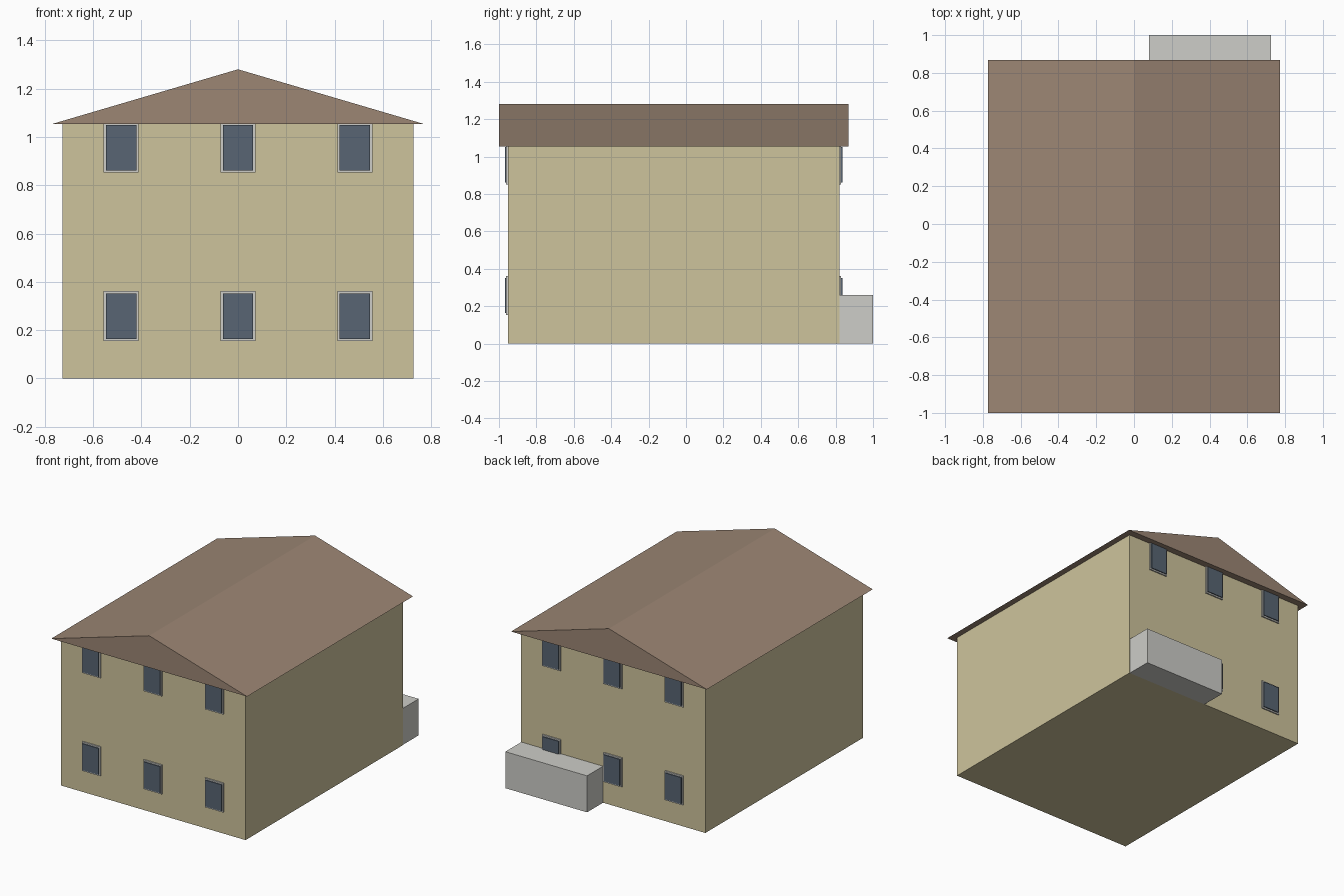
import bpy, bmesh

if "Cube" in bpy.data.objects:
    bpy.data.objects.remove(bpy.data.objects["Cube"])


def material(name, rgb):
    """Flat colour given as sRGB 0-255, stored linear."""
    m = bpy.data.materials.new(name)
    lin = [((c / 255 + 0.055) / 1.055) ** 2.4 for c in rgb]
    m.diffuse_color = (*lin, 1)
    m.use_nodes = True
    m.node_tree.nodes["Principled BSDF"].inputs["Base Color"].default_value = m.diffuse_color
    return m


WALL = material("sand_wall", (206, 196, 156))
ROOF = material("brown_roof", (156, 134, 116))
FRAME = material("light_frame", (205, 205, 200))
GLASS = material("dark_glass", (88, 101, 115))
CONCRETE = material("pale_concrete", (205, 205, 200))


def finish(name, bm, mat):
    bmesh.ops.recalc_face_normals(bm, faces=bm.faces)
    me = bpy.data.meshes.new(name)
    bm.to_mesh(me)
    bm.free()
    me.materials.append(mat)
    ob = bpy.data.objects.new(name, me)
    bpy.context.collection.objects.link(ob)
    return ob


def box(name, x, y, z, mat):
    """Box from (min, max) ranges."""
    bm = bmesh.new()
    bmesh.ops.create_cube(bm, size=1)
    for v in bm.verts:
        v.co = [r[0] if c < 0 else r[1] for c, r in zip(v.co, (x, y, z))]
    return finish(name, bm, mat)


FRONT, BACK, EAVES = -0.953, 0.82, 1.053

# House body and low rear annex
box("walls", (-0.727, 0.727), (FRONT, BACK), (0, EAVES), WALL)
box("rear_annex", (0.08, 0.724), (BACK, 1.0), (0, 0.26), CONCRETE)

# Gabled roof: triangle extruded along y
bm = bmesh.new()
tri = bm.faces.new([bm.verts.new(p) for p in
                    ((-0.772, -1, EAVES), (0.772, -1, EAVES), (0, -1, 1.28))])
ext = bmesh.ops.extrude_face_region(bm, geom=[tri], use_keep_orig=True)
bmesh.ops.translate(bm, vec=(0, 1.868, 0),
                    verts=[g for g in ext["geom"] if isinstance(g, bmesh.types.BMVert)])
finish("roof", bm, ROOF)

# Windows: frame plate with a raised glass plate, three per floor, front and back
for side, wall_y, out in (("front", FRONT, -1), ("back", BACK, 1)):
    for floor, cz in (("lower", 0.258), ("upper", 0.956)):
        for i, cx in enumerate((-0.484, 0, 0.484)):
            for part, w, h, d0, d1, mat in (("frame", 0.072, 0.104, 0, 0.009, FRAME),
                                            ("glass", 0.063, 0.094, 0.007, 0.016, GLASS)):
                ys = sorted((wall_y + out * d0, wall_y + out * d1))
                box(f"{side}_{floor}_window_{part}_{i + 1}",
                    (cx - w, cx + w), ys, (cz - h, cz + h), mat)
